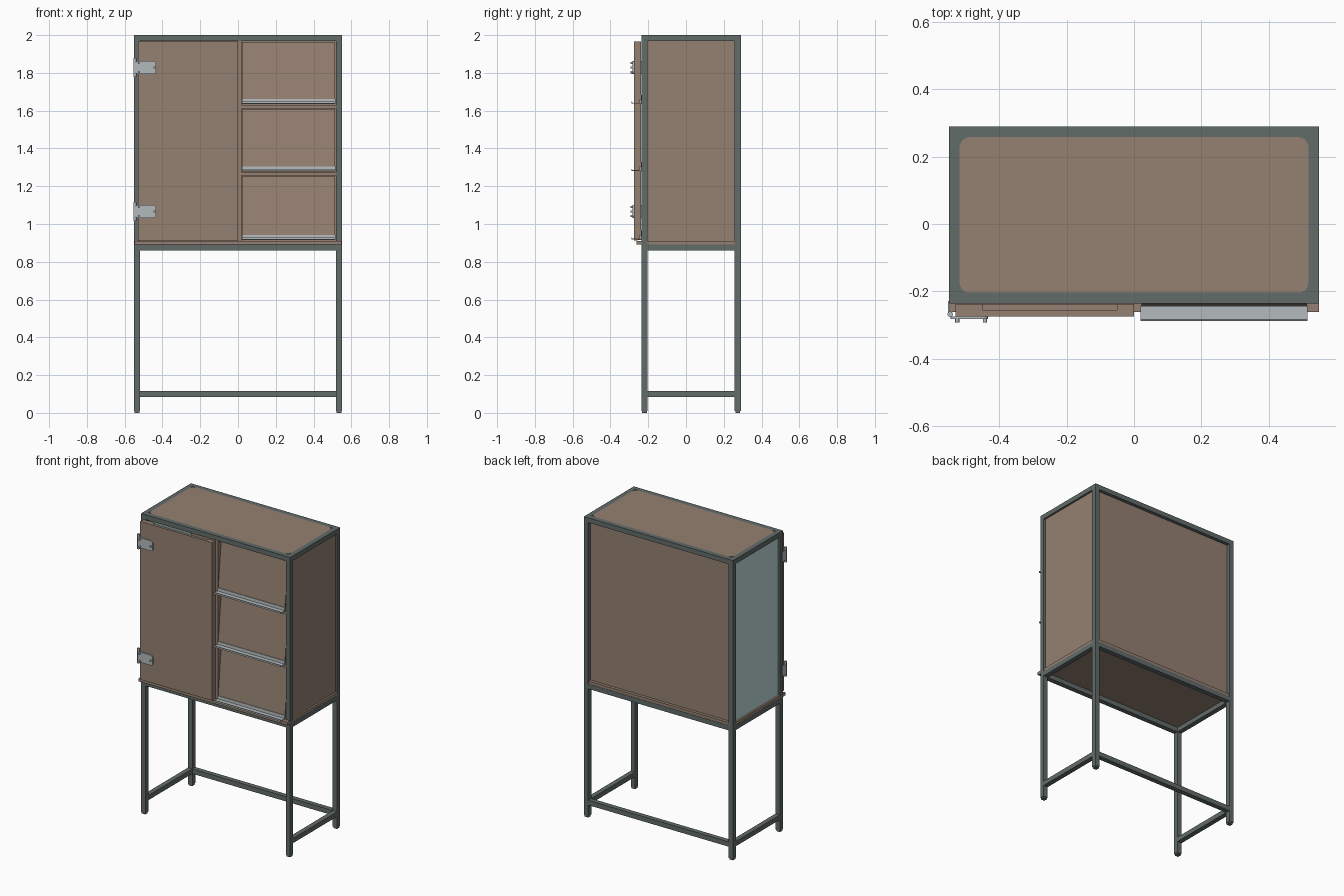
import bpy, bmesh, math
from mathutils import Matrix, Vector

if "Cube" in bpy.data.objects:
    bpy.data.objects.remove(bpy.data.objects["Cube"])


def material(name, rgb):
    m = bpy.data.materials.new(name)
    m.diffuse_color = (*rgb, 1)
    m.use_nodes = True
    m.node_tree.nodes["Principled BSDF"].inputs["Base Color"].default_value = m.diffuse_color
    return m


STEEL = material("dark grey steel", (0.122, 0.150, 0.144))
WOOD = material("brown board", (0.300, 0.218, 0.166))
METAL = material("light grey metal", (0.456, 0.491, 0.503))
GLASS = material("pale blue glass", (0.54, 0.70, 0.70))


def finish(name, bm, mat):
    me = bpy.data.meshes.new(name)
    bmesh.ops.recalc_face_normals(bm, faces=bm.faces)
    bm.to_mesh(me)
    bm.free()
    ob = bpy.data.objects.new(name, me)
    me.materials.append(mat)
    bpy.context.collection.objects.link(ob)
    return ob


def box(name, x, y, z, mat):
    """Box from (min, max) ranges."""
    bm = bmesh.new()
    size = Vector((x[1] - x[0], y[1] - y[0], z[1] - z[0]))
    mid = Vector((sum(x) / 2, sum(y) / 2, sum(z) / 2))
    bmesh.ops.create_cube(bm, size=1, matrix=Matrix.Translation(mid) @ Matrix.Diagonal((*size, 1)))
    return finish(name, bm, mat)


def prism(name, pts, depth, mat):
    """Closed outline of 3D points pushed along the depth vector."""
    bm = bmesh.new()
    f = bm.faces.new([bm.verts.new(p) for p in pts])
    r = bmesh.ops.extrude_face_region(bm, geom=[f])
    bmesh.ops.translate(bm, vec=depth, verts=[v for v in r["geom"] if isinstance(v, bmesh.types.BMVert)])
    return finish(name, bm, mat)


def cylinder(name, pos, radius, length, axis, mat, sides=16):
    bm = bmesh.new()
    rot = Matrix.Rotation(math.pi / 2, 4, "X") if axis == "Y" else Matrix()
    bmesh.ops.create_cone(bm, cap_ends=True, segments=sides, radius1=radius, radius2=radius,
                          depth=length, matrix=Matrix.Translation(pos) @ rot)
    ob = finish(name, bm, mat)
    for p in ob.data.polygons:
        p.use_smooth = len(p.vertices) == 4
    return ob


def rounded(x0, x1, y0, y1, r, n=5):
    """2D rounded rectangle outline."""
    out = []
    for i, (cx, cy) in enumerate([(x1 - r, y1 - r), (x0 + r, y1 - r), (x0 + r, y0 + r), (x1 - r, y0 + r)]):
        for k in range(n + 1):
            a = math.pi / 2 * (i + k / n)
            out.append((cx + r * math.cos(a), cy + r * math.sin(a)))
    return out


X, T = 0.55, 0.032            # half width, tube size
YF, YB = -0.236, 0.290        # front and back of the frame
IX = X - T

# Legs with small feet
for sx, side in ((-1, "left"), (1, "right")):
    xr = sorted((sx * X, sx * IX))
    for yr, end in (((YF, YF + T), "front"), ((YB - T, YB), "back")):
        box(f"{end}_{side}_leg", xr, yr, (0.01, 2), STEEL)
        box(f"{end}_{side}_foot", (xr[0] + .003, xr[1] - .003), (yr[0] + .003, yr[1] - .003), (0, .01), STEEL)
    # Side rails
    for z, n in ((0.085, "stretcher"), (0.86, "middle_rail"), (1.968, "top_rail")):
        box(f"{side}_{n}", xr, (YF + T, YB - T), (z, z + T), STEEL)

# Front and back rails (no stretcher at the front)
for z, n in ((0.085, "stretcher"), (0.86, "middle_rail"), (1.968, "top_rail")):
    box(f"back_{n}", (-IX, IX), (YB - T, YB), (z, z + T), STEEL)
    if n != "stretcher":
        box(f"front_{n}", (-IX, IX), (YF, YF + T), (z, z + T), STEEL)

# Top panel with rounded corners, steel corner gussets underneath
box("top_corner_gusset_plate", (-IX, IX), (YF + T, YB - T), (1.985, 1.997), STEEL)
prism("top_panel", [(x, y, 1.994) for x, y in rounded(-IX, IX, YF + T, YB - T, 0.03)], (0, 0, .006), WOOD)

# Floor board, back and side panels
box("floor_board", (-X + .001, X - .001), (-0.262, YB - .002), (0.891, 0.911), WOOD)
box("back_panel", (-IX, IX), (0.256, 0.268), (0.911, 1.968), WOOD)
box("right_panel", (0.522, 0.537), (YF + T, YB - T), (0.911, 1.968), WOOD)
box("left_glass_panel", (-0.537, -0.525), (YF + T, YB - T), (0.911, 1.968), GLASS)

# Inner divider and shelves
box("divider", (0, 0.018), (YF, 0.256), (0.911, 1.968), WOOD)
for z in (1.256, 1.612):
    box("right_shelf", (0.018, IX), (YF, 0.256), (z, z + .018), WOOD)
    box("left_shelf", (-IX, 0), (-0.2, 0.256), (z, z + .018), WOOD)

# Door: front plate with battens behind it
box("door_plate", (-0.53, 0), (-0.274, -0.256), (0.913, 1.967), WOOD)
for x in ((-0.53, -0.45), (-0.05, 0)):
    box("door_stile", x, (-0.256, -0.238), (0.915, 1.965), WOOD)
for z in ((0.915, 0.99), (1.88, 1.955)):
    box("door_batten", (-0.45, -0.05), (-0.256, -0.238), z, WOOD)

# Leaning display flaps with a metal ledge at the foot of each
for z0, z1 in ((0.915, 1.252), (1.278, 1.608), (1.634, 1.964)):
    prism("display_flap", [(0.022, -0.242, z0), (0.022, -0.208, z1), (0.022, -0.196, z1), (0.022, -0.230, z0)],
          (0.492, 0, 0), WOOD)
    # ledge section: back plate, thin shelf, small front lip
    sec = [(-0.242, z0 + .027), (-0.246, z0 + .027), (-0.247, z0 + .007), (-0.284, z0 + .007),
           (-0.285, z0 + .014), (-0.288, z0 + .014), (-0.288, z0 + .003), (-0.242, z0 + .003)]
    prism("flap_ledge", [(0.02, y, z) for y, z in sec], (0.496, 0, 0), METAL)

# Hinges: leaf with rounded end, knuckle, bracket and bolts
for zc in (1.828, 1.066):
    leaf = rounded(-0.545, -0.433, zc - .034, zc + .034, 0.015)
    prism("hinge_leaf", [(x, -0.282, z) for x, z in leaf], (0, .008, 0), METAL)
    cylinder("hinge_knuckle", (-0.546, -0.268, zc), 0.008, 0.1, "Z", METAL)
    box("hinge_bracket", (-0.553, -0.546), (-0.268, -0.228), (zc - .034, zc + .034), METAL)
    for x, dz in ((-0.525, -.024), (-0.525, .024), (-0.443, 0)):
        cylinder("hinge_bolt", (x, -0.287, zc + dz), 0.006, 0.012, "Y", METAL, 12)
